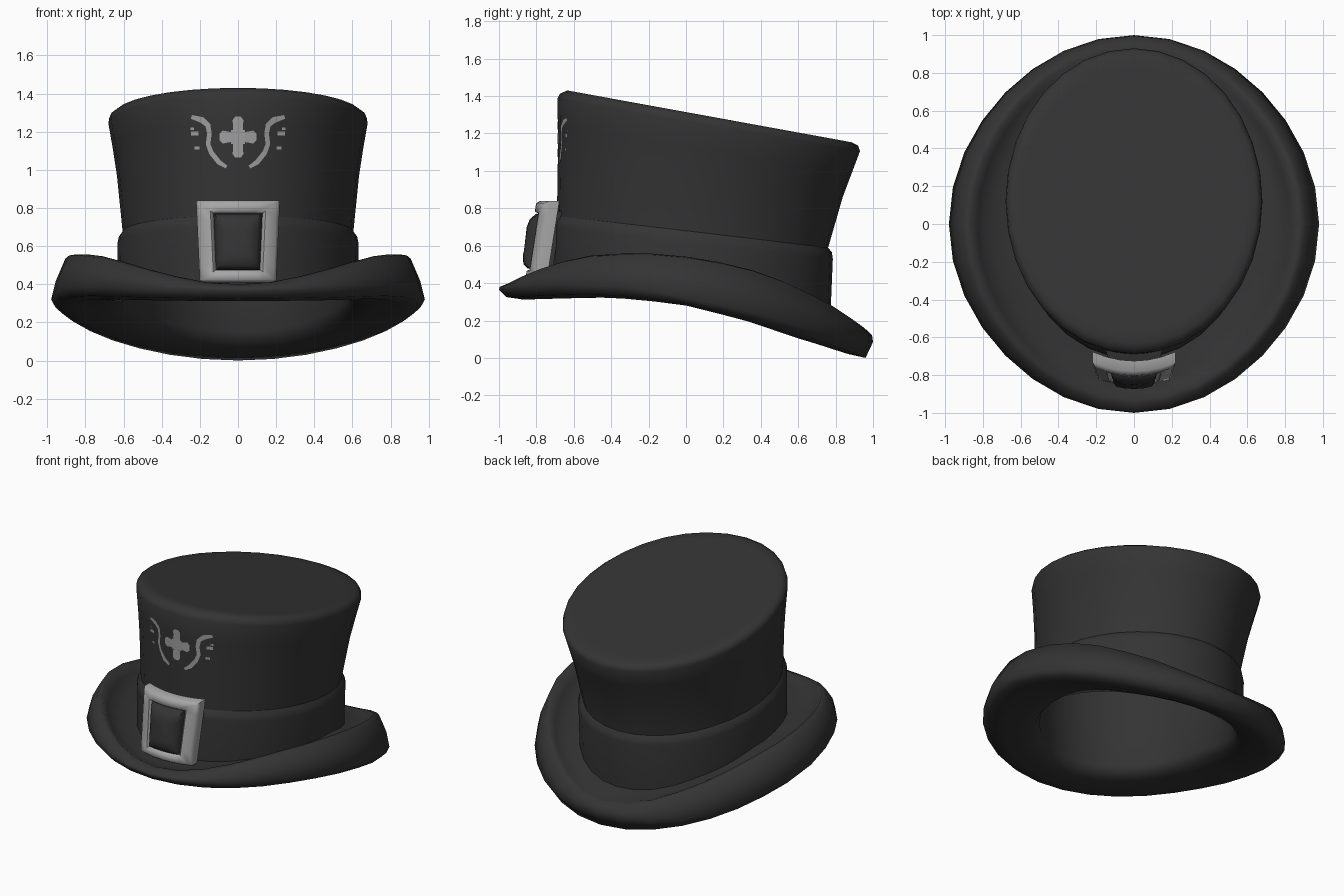
import bpy, bmesh, math
from mathutils import Vector
from mathutils.bvhtree import BVHTree

if "Cube" in bpy.data.objects:
    bpy.data.objects.remove(bpy.data.objects["Cube"])

N = 32


def material(name, v):
    m = bpy.data.materials.new(name)
    m.diffuse_color = (v, v, v, 1)
    m.use_nodes = True
    m.node_tree.nodes["Principled BSDF"].inputs["Base Color"].default_value = m.diffuse_color
    return m


FELT = material("charcoal felt", 0.034)
METAL = material("silver metal", 0.38)
PAINT = material("grey paint", 0.34)


def make(name, bm, mat, angle=40):
    bmesh.ops.recalc_face_normals(bm, faces=bm.faces)
    me = bpy.data.meshes.new(name)
    bm.to_mesh(me)
    me.materials.append(mat)
    me.shade_smooth()
    me.set_sharp_from_angle(angle=math.radians(angle))
    ob = bpy.data.objects.new(name, me)
    bpy.context.collection.objects.link(ob)
    return ob


def loft(rings, cap_end=False, closed=False):
    """Skin a list of point rings with quads."""
    bm = bmesh.new()
    vs = [[bm.verts.new(p) for p in r] for r in rings]
    pairs = list(zip(vs, vs[1:])) + ([(vs[-1], vs[0])] if closed else [])
    for a, b in pairs:
        for i in range(len(a)):
            j = (i + 1) % len(a)
            bm.faces.new((a[i], a[j], b[j], b[i]))
    if cap_end:
        bm.faces.new(vs[-1])
    return bm


def angles():
    return [2 * math.pi * i / N - math.pi / 2 for i in range(N)]


def table(pts):
    """Piecewise linear height over the front-to-back direction s."""
    def f(s):
        for (x0, z0), (x1, z1) in zip(pts, pts[1:]):
            if s <= x1:
                return z0 + (z1 - z0) * (s - x0) / (x1 - x0)
        return pts[-1][1]
    return f


lip = table([(-1, .40), (-.9, .455), (-.75, .51), (-.5, .557), (-.14, .557),
             (.1, .53), (.35, .48), (.55, .415), (.8, .305), (.95, .205), (1, .165)])
edge = table([(-1, .365), (-.7, .385), (-.4, .385), (-.2, .36), (0, .32),
              (.3, .26), (.6, .18), (.85, .11), (1, .085)])
low = table([(-1, .312), (-.5, .325), (-.25, .308), (0, .28), (.35, .205),
             (.7, .105), (.85, .065), (1, .02)])
floor = table([(-1, .39), (-.3, .42), (.2, .39), (.7, .29), (1, .20)])
opening = table([(-1, .32), (-.3, .325), (0, .30), (.5, .21), (1, .09)])


def ring(rx, ry, zf, cy=0, pinch=0.0):
    out = []
    for t in angles():
        k = 1 - pinch * math.sin(2 * t) ** 2
        out.append((rx * k * math.cos(t), cy + ry * k * math.sin(t), zf(math.sin(t))))
    return out


def tilted_ring(a, yf, yb, zf, zb):
    """Ellipse of half width a from front yf to back yb, height zf to zb."""
    return ring(a, (yb - yf) / 2, lambda s: zf + (zb - zf) * (s + 1) / 2, (yf + yb) / 2)


def base_ring(a, yf, yb):
    """Lower end of the crown, just inside the brim."""
    return ring(a, (yb - yf) / 2, lambda s: floor(s) - .03, (yf + yb) / 2)


# crown
crown_bm = loft([base_ring(.595, -.69, .74)] + [tilted_ring(*r) for r in (
    (.605, -.69, .76, .76, .59),
    (.635, -.685, .838, 1.08, .86), (.657, -.685, .885, 1.24, .985),
    (.68, -.688, .93, 1.385, 1.105), (.675, -.675, .92, 1.412, 1.135),
    (.65, -.635, .885, 1.43, 1.153), (.60, -.57, .82, 1.418, 1.165))], cap_end=True)
crown_bm.normal_update()
make("crown", crown_bm, FELT, 80)
crown_tree = BVHTree.FromBMesh(crown_bm)

# hat band
make("hat_band", loft([base_ring(.63, -.71, .77)] + [tilted_ring(*r) for r in (
    (.632, -.715, .785, .70, .53), (.625, -.71, .78, .735, .565),
    (.598, -.68, .75, .77, .60))]), FELT, 80)

# brim: floor, rolled lip, outer wall, underside, then the hollow lining
P = .016
make("brim_and_lining", loft([
    ring(.59, .70, floor, .03),
    ring(.75, .84, lambda s: floor(s) * .85 + lip(s) * .15, 0, P),
    ring(.83, .90, lambda s: floor(s) * .3 + lip(s) * .7 - .01, 0, P),
    ring(.865, .93, lip, 0, P),
    ring(.905, .955, lambda s: lip(s) - .006, 0, P),
    ring(.955, .995, lambda s: lip(s) * .45 + edge(s) * .55, 0, P),
    ring(.98, 1.0, edge, 0, P),
    ring(.945, .96, lambda s: low(s) * .75 + edge(s) * .25 - .036 * max(0, s) ** 4, 0, P),
    ring(.86, .87, low, 0, P),
    ring(.72, .79, lambda s: (low(s) + opening(s)) / 2, .01, P),
    ring(.61, .72, opening, .02),
    ring(.58, .69, lambda s: opening(s) + .06, .03),
    tilted_ring(.59, -.675, .74, .76, .59),
    tilted_ring(.618, -.67, .82, 1.08, .86),
    tilted_ring(.655, -.665, .90, 1.36, 1.09),
    tilted_ring(.61, -.61, .85, 1.40, 1.13),
], cap_end=True), FELT, 90)


# buckle frame: curved rectangular loop with a rounded section
def buckle_y(x, z):
    return -.80 - .06 * (.84 - z) / .43 + 1.0 * x * x


def rect_loop(w_top, w_bot, z0, z1, dy, n=6):
    pts = [(w_bot * (2 * k / n - 1), z0) for k in range(n)]
    pts += [(w_bot + (w_top - w_bot) * k / n, z0 + (z1 - z0) * k / n) for k in range(n)]
    pts += [(w_top * (1 - 2 * k / n), z1) for k in range(n)]
    pts += [(-w_top + (w_top - w_bot) * k / n, z1 + (z0 - z1) * k / n) for k in range(n)]
    return [(x, buckle_y(x, z) + dy, z) for x, z in pts]


make("buckle_frame", loft([
    rect_loop(.22, .20, .41, .84, .075), rect_loop(.22, .20, .41, .84, .02),
    rect_loop(.205, .187, .425, .825, 0), rect_loop(.145, .13, .465, .785, 0),
    rect_loop(.128, .115, .475, .77, .02), rect_loop(.128, .115, .475, .77, .075)],
    closed=True), METAL, 60)

# strap bulging through the buckle
make("buckle_strap", loft([
    rect_loop(.15, .14, .46, .785, .12), rect_loop(.122, .11, .478, .768, .005),
    rect_loop(.105, .095, .50, .74, -.022), rect_loop(.06, .05, .55, .70, -.032)],
    cap_end=True), FELT, 60)

# painted emblem: thin plates projected onto the front of the crown
emblem = bmesh.new()


def plate(pts):
    vs = []
    for x, z in pts:
        hit = crown_tree.ray_cast(Vector((x, -2, z)), Vector((0, 1, 0)))[0]
        vs.append(emblem.verts.new((x, hit.y - .006, z)))
    emblem.faces.new(vs)


def box(x, z, w, h):
    plate([(x - w, z - h), (x + w, z - h), (x + w, z + h), (x - w, z + h)])


CZ = 1.172  # cross centre
box(0, CZ, .036, .036)
for s in (-1, 1):
    # cross arms with rounded ends
    plate([(-.026, CZ + s * .036), (.026, CZ + s * .036), (.028, CZ + s * .09),
           (.015, CZ + s * .107), (-.015, CZ + s * .107), (-.028, CZ + s * .09)])
    plate([(s * .036, CZ - .026), (s * .08, CZ - .034), (s * .096, CZ - .018),
           (s * .096, CZ + .018), (s * .08, CZ + .034), (s * .036, CZ + .026)])
    # scroll
    path = [(.06, 1.015), (.10, 1.04), (.14, 1.09), (.157, 1.135), (.15, 1.19),
            (.158, 1.235), (.19, 1.262), (.245, 1.278)]
    wid = [.008, .013, .013, .012, .012, .014, .016, .01]
    sides = []
    for i, (x, z) in enumerate(path):
        a, b = path[max(i - 1, 0)], path[min(i + 1, len(path) - 1)]
        d = Vector((b[0] - a[0], b[1] - a[1])).normalized() * wid[i]
        sides.append(((s * (x - d.y), z + d.x), (s * (x + d.y), z - d.x)))
    for (a, b), (c, d) in zip(sides, sides[1:]):
        plate([a, b, d, c])
    # dots
    box(s * .226, 1.19, .02, .011)
    box(s * .215, 1.115, .014, .008)
    box(s * .24, 1.215, .01, .006)
make("front_emblem", emblem, PAINT)
